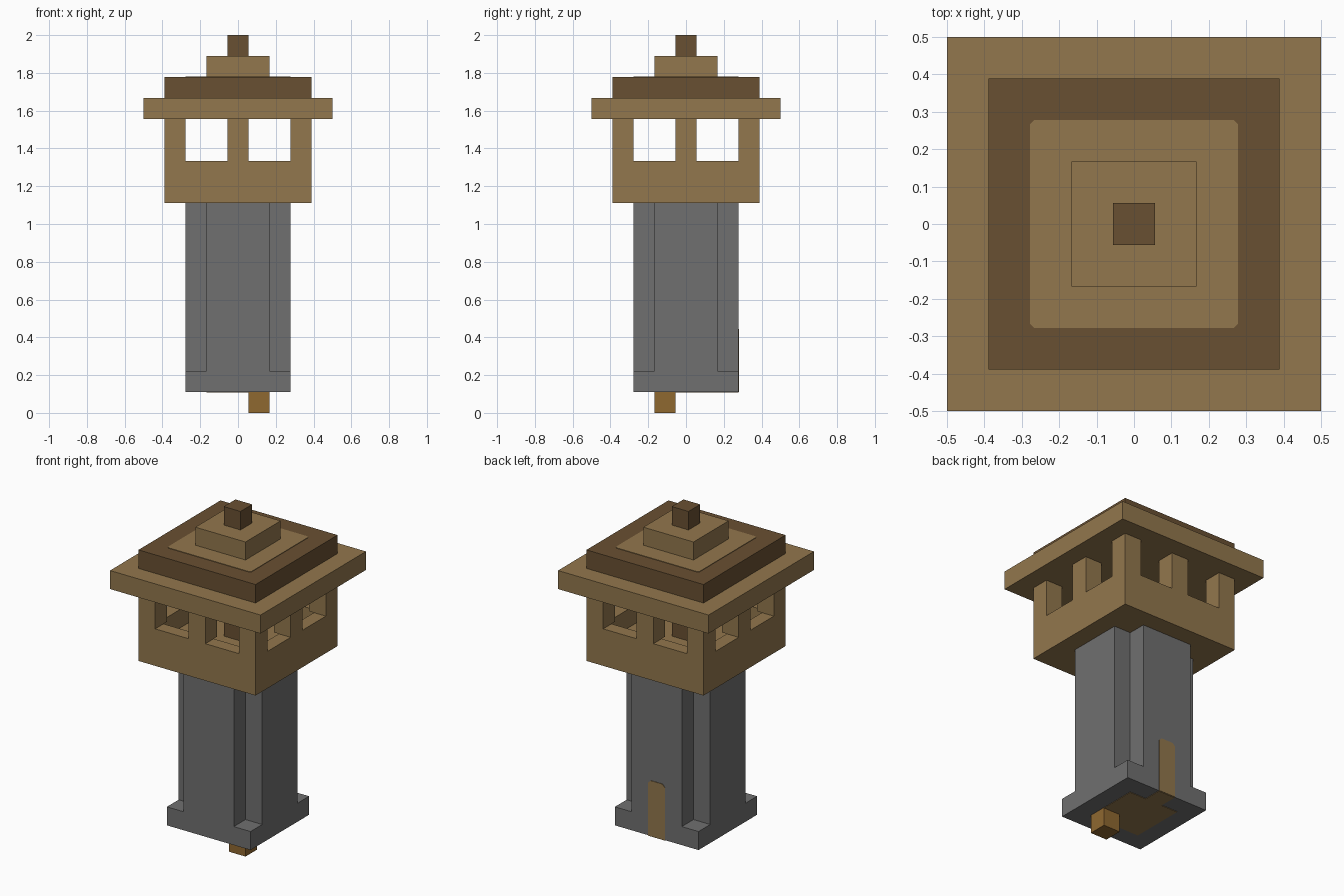
import bpy
import bmesh
from mathutils import Matrix

U = 1 / 9   # one block of the tower
THIN = 0.003

cube = bpy.data.objects.get("Cube")
if cube:
    bpy.data.objects.remove(cube, do_unlink=True)


def material(name, rgb):
    m = bpy.data.materials.new(name)
    m.use_nodes = True
    m.diffuse_color = (*rgb, 1)
    m.node_tree.nodes["Principled BSDF"].inputs["Base Color"].default_value = (*rgb, 1)
    return m


TAN = material("tan_wood", (0.288, 0.184, 0.074))
DARK = material("dark_wood", (0.141, 0.080, 0.032))
STONE = material("grey_stone", (0.162, 0.162, 0.162))
AMBER = material("amber_wood", (0.275, 0.138, 0.030))


def finish(bm, name, mat):
    bmesh.ops.recalc_face_normals(bm, faces=bm.faces)
    mesh = bpy.data.meshes.new(name)
    bm.to_mesh(mesh)
    bm.free()
    mesh.materials.append(mat)
    obj = bpy.data.objects.new(name, mesh)
    bpy.context.collection.objects.link(obj)
    return obj


def prism(name, outline, z0, z1, mat, turn=None):
    """Extrude an outline (in blocks) from z0 to z1, optionally turned."""
    bm = bmesh.new()
    face = bm.faces.new([bm.verts.new((x * U, y * U, z0 * U)) for x, y in outline])
    top = bmesh.ops.extrude_face_region(bm, geom=[face])["geom"]
    verts = [v for v in top if isinstance(v, bmesh.types.BMVert)]
    bmesh.ops.translate(bm, vec=(0, 0, (z1 - z0) * U), verts=verts)
    if turn:
        bm.transform(turn)
    return finish(bm, name, mat)


def slab(name, half, z0, z1, mat, cx=0, cy=0):
    corners = [(-1, -1), (1, -1), (1, 1), (-1, 1)]
    return prism(name, [(cx + half * x, cy + half * y) for x, y in corners], z0, z1, mat)


# Foot block, base and shaft with notched corners
slab("foot_block", 0.5, 0, 1, AMBER, 1, -1)
slab("stone_base", 2.5, 1, 2, STONE)
a, b = 1.5, 2.5
plus = [(a, -b), (a, -a), (b, -a), (b, a), (a, a), (a, b),
        (-a, b), (-a, a), (-b, a), (-b, -a), (-a, -a), (-a, -b)]
prism("stone_shaft", plus, 2, 10, STONE)

# Wooden floor showing under the base, with its doorway strip
t = THIN / U
floor = [(-a, -a), (a, -a), (a, a), (0.5, a), (0.5, b), (-0.5, b), (-0.5, a), (-a, a)]
prism("wooden_floor", floor, 1 - t, 1, TAN)

# Door plate on the back, softened at the top
door = [(-0.5, 1), (0.5, 1), (0.5, 3.85), (0.35, 4), (-0.35, 4), (-0.5, 3.85)]
prism("back_door", door, -b - t, -b, TAN, Matrix.Rotation(1.5707963, 4, "X"))

# Lookout: hollow tray with a parapet one block thick
bm = bmesh.new()
bmesh.ops.create_cube(bm, size=1)
bm.transform(Matrix.Translation((0, 0, 11 * U)) @ Matrix.Diagonal((7 * U, 7 * U, 2 * U, 1)))
top = max(bm.faces, key=lambda f: f.calc_center_median().z)
bmesh.ops.inset_region(bm, faces=[top], thickness=U)
pit = bmesh.ops.extrude_face_region(bm, geom=[top])["geom"]
bmesh.ops.translate(bm, vec=(0, 0, -U), verts=[v for v in pit if isinstance(v, bmesh.types.BMVert)])
if top.is_valid:
    bmesh.ops.delete(bm, geom=[top], context="FACES_ONLY")
finish(bm, "lookout_parapet", TAN)

# Corner and middle posts, and the pole in the centre
for i in (-3, 0, 3):
    for j in (-3, 0, 3):
        if i or j:
            slab("lookout_post", 0.5, 12, 14, TAN, i, j)
slab("centre_pole", 0.5, 11, 14, DARK)

# Stepped roof
slab("roof_eaves", 4.5, 14, 15, TAN)
slab("roof_middle", 3.5, 15, 16, DARK)
p, q = 2.5, 2.4
patch = [(q, -p), (p, -q), (p, q), (q, p), (-q, p), (-p, q), (-p, -q), (-q, -p)]
prism("roof_inlay", patch, 16, 16 + t, TAN)
slab("roof_cap", 1.5, 16, 17, TAN)
slab("roof_finial", 0.5, 17, 18, DARK)
